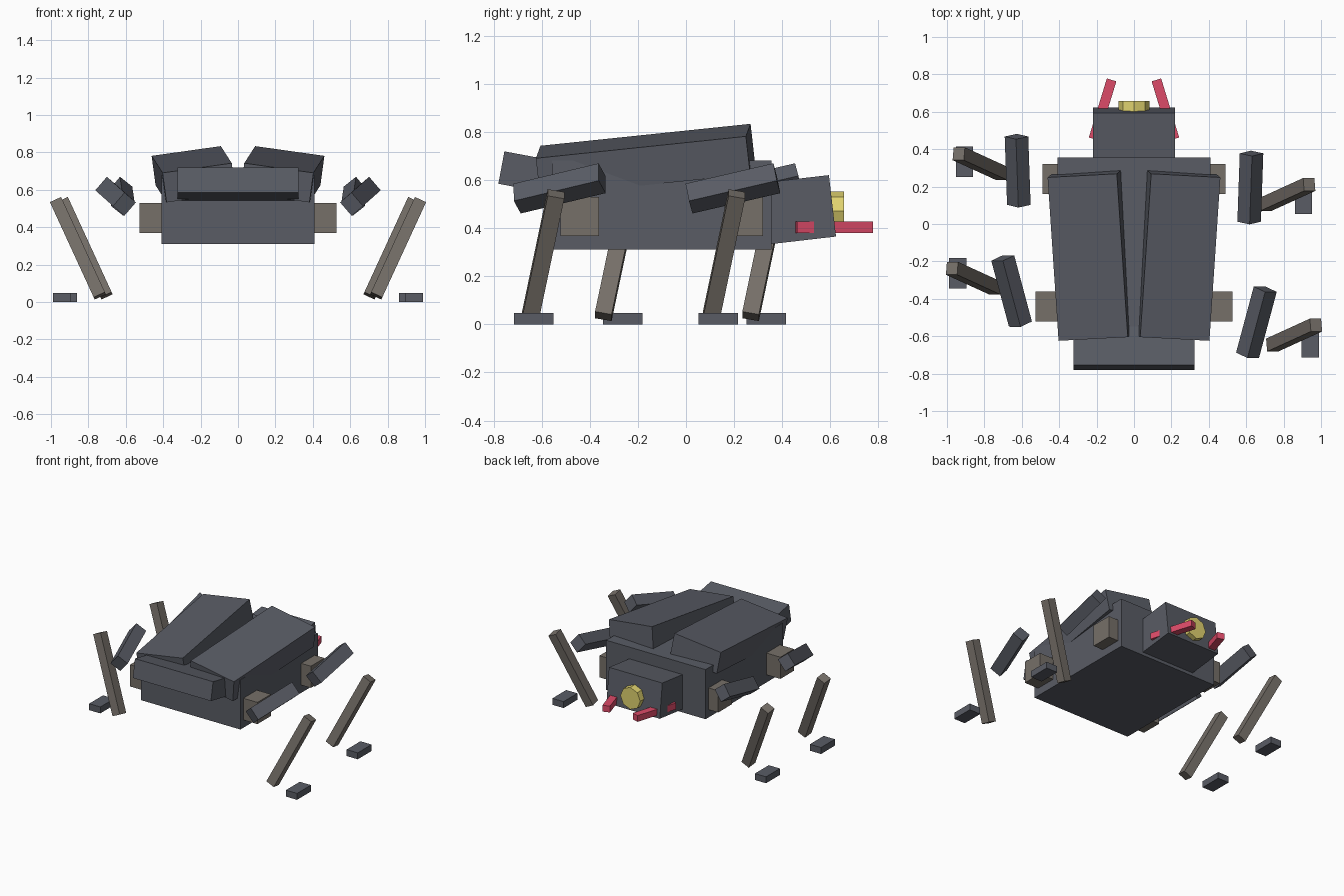
import bpy
from math import radians
from mathutils import Euler, Matrix, Vector

if "Cube" in bpy.data.objects:
    bpy.data.objects.remove(bpy.data.objects["Cube"])


def material(name, rgb):
    m = bpy.data.materials.new(name)
    m.diffuse_color = (*rgb, 1)
    m.use_nodes = True
    m.node_tree.nodes["Principled BSDF"].inputs["Base Color"].default_value = m.diffuse_color
    return m


DARK = material("dark_shell", (0.10, 0.107, 0.13))
BROWN = material("joint_brown", (0.18, 0.16, 0.14))
RED = material("red", (0.72, 0.07, 0.14))
YELLOW = material("yellow", (0.75, 0.65, 0.16))


def box(name, size, loc, mat, rot=(0, 0, 0), order='XYZ'):
    """Flat box with its size and rotation (degrees) baked into the mesh."""
    bpy.ops.mesh.primitive_cube_add(size=1)
    ob = bpy.context.object
    ob.name = name
    turn = Euler([radians(a) for a in rot], order).to_matrix().to_4x4()
    ob.data.transform(turn @ Matrix.Diagonal(Vector((*size, 1))))
    ob.location = loc
    ob.data.materials.append(mat)
    return ob


# Body, tail plate and head
box("body", (0.82, 0.912, 0.37), (0, -0.101, 0.495), DARK)
box("tail_plate", (0.645, 0.30, 0.137), (0, -0.62, 0.624), DARK, (-10.6, 0, 0))
box("head", (0.44, 0.34, 0.257), (0, 0.44, 0.473), DARK, (6.6, 0, 0))

# Eight-sided eye on the face
bpy.ops.mesh.primitive_cylinder_add(vertices=8, radius=0.082, depth=0.08,
                                    location=(0, 0.617, 0.471),
                                    rotation=(radians(90), 0, 0))
eye = bpy.context.object
eye.name = "eye"
eye.data.materials.append(YELLOW)

for side, s in (("left", -1), ("right", 1)):
    # Wing covers and mandibles
    box(side + "_wing_cover", (0.374, 0.88, 0.16), (s * 0.237, -0.169, 0.683),
        DARK, (6, s * 8, -s * 3))
    box(side + "_mandible", (0.053, 0.33, 0.047), (s * 0.168, 0.6125, 0.404),
        RED, (0, 0, s * 17))

    # Legs: x shift, hip y, thigh yaw and stride (left legs lead, right legs trail)
    for end, dx, hip_y, yaw, stride in (("head_end", 0, 0.24, 2, 0.1),
                                        ("tail_end", 0.036, -0.442, 15, 0.185)):
        leg = side + "_" + end
        step = -s * stride
        box(leg + "_hip", (0.16, 0.16, 0.162), (s * (0.41 + dx), hip_y, 0.449), BROWN)
        box(leg + "_thigh", (0.095, 0.375, 0.085),
            (s * (0.622 + dx * 0.9), hip_y + step * 0.45, 0.565), DARK,
            (13, s * 51, -s * yaw), 'YXZ')
        box(leg + "_shin", (0.066, 0.07, 0.57),
            (s * (0.82 + dx), hip_y + step * 0.82, 0.2875), BROWN,
            (-10.8, s * 24.7, 0))
        box(leg + "_foot", (0.092, 0.163, 0.048),
            (s * (0.906 + dx), hip_y - 0.006 + step, 0.024), DARK)
